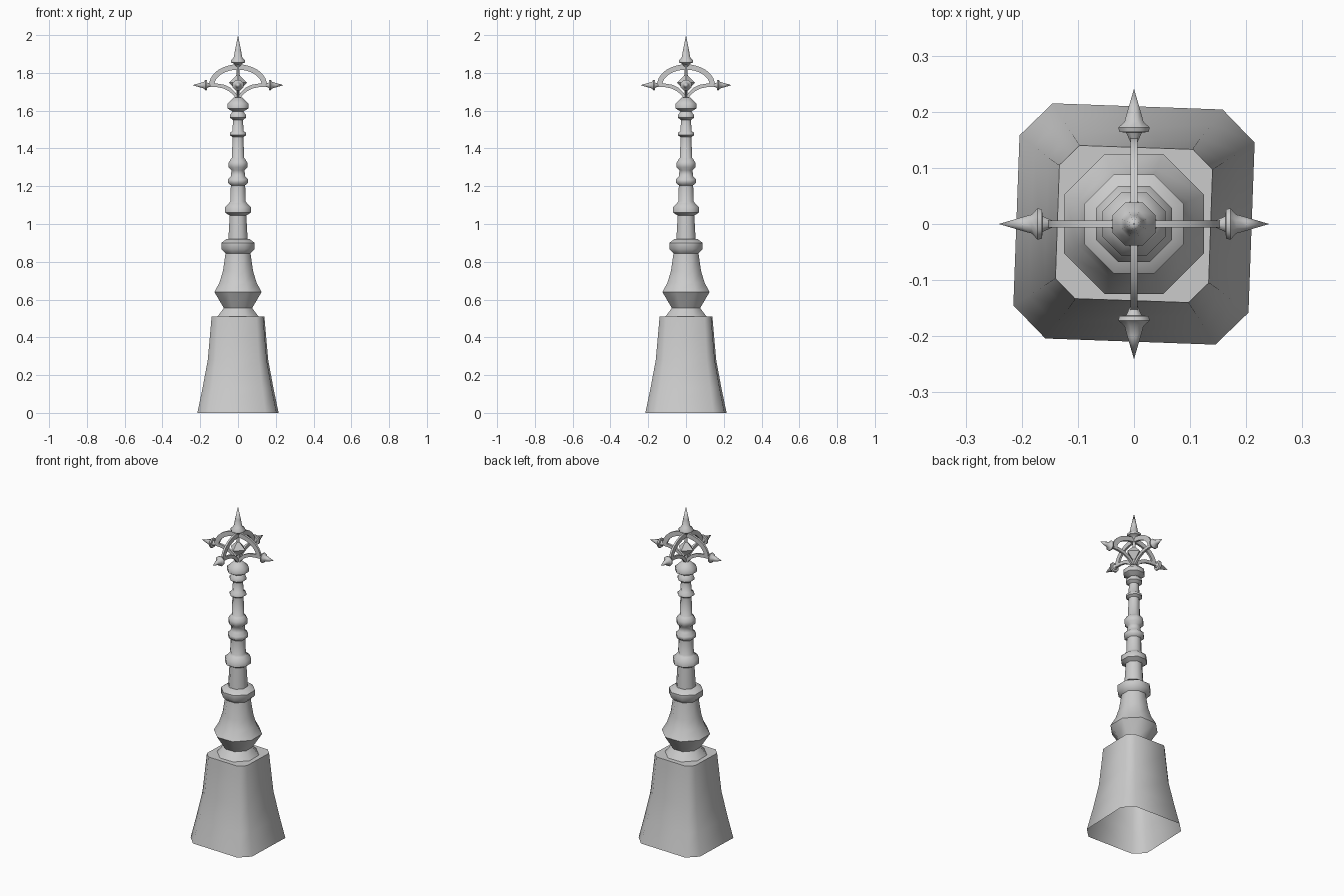
import bpy, bmesh
from math import pi, cos, sin, radians
from mathutils import Matrix, Vector

if "Cube" in bpy.data.objects:
    bpy.data.objects.remove(bpy.data.objects["Cube"])


def finish(name, bm, angle=50):
    bmesh.ops.recalc_face_normals(bm, faces=bm.faces)
    me = bpy.data.meshes.new(name)
    bm.to_mesh(me)
    bm.free()
    ob = bpy.data.objects.new(name, me)
    bpy.context.collection.objects.link(ob)
    bpy.ops.object.select_all(action='DESELECT')
    ob.select_set(True)
    bpy.context.view_layer.objects.active = ob
    bpy.ops.object.shade_smooth_by_angle(angle=radians(angle))
    return ob


def loft(bm, rings, cap_bottom=True, cap_top=True):
    vs = [[bm.verts.new(p) for p in r] for r in rings]
    n = len(rings[0])
    for a, b in zip(vs, vs[1:]):
        for i in range(n):
            j = (i + 1) % n
            bm.faces.new((a[i], a[j], b[j], b[i]))
    if cap_bottom:
        bm.faces.new(vs[0][::-1])
    if cap_top:
        bm.faces.new(vs[-1])


def lathe(name, profile, sides=8, offset=0.5, matrix=Matrix(), angle=50, flat=True):
    # profile is (half width, height); flat sides face the axes when flat is set
    k = 1 / cos(pi / sides) if flat else 1
    bm = bmesh.new()
    loft(bm, [[(r * k * cos(2 * pi * (i + offset) / sides),
                r * k * sin(2 * pi * (i + offset) / sides), z) for i in range(sides)]
              for r, z in profile])
    bmesh.ops.remove_doubles(bm, verts=bm.verts, dist=0.00005)
    bm.transform(matrix)
    return finish(name, bm, angle)


# plinth: tapered square with cut, slightly twisted corners, open underneath
def plinth_ring(a, b, c, d, z):
    pts = []
    for k in range(4):
        m = Matrix.Rotation(k * pi / 2, 3, 'Z')
        pts += [m @ Vector((a, b, z)), m @ Vector((c, d, z))]
    return pts


bm = bmesh.new()
loft(bm, [plinth_ring(0.215, 0.145, 0.158, 0.204, 0),
          plinth_ring(0.188, 0.128, 0.138, 0.178, 0.13),
          plinth_ring(0.160, 0.110, 0.118, 0.152, 0.28),
          plinth_ring(0.144, 0.100, 0.107, 0.137, 0.46),
          plinth_ring(0.140, 0.097, 0.105, 0.133, 0.51)], cap_bottom=False)
finish("plinth", bm)

# octagonal turned column with collars
lathe("column", [
    (0.11, 0.508), (0.075, 0.555), (0.125, 0.64), (0.098, 0.69), (0.08, 0.75), (0.066, 0.845),
    (0.088, 0.868), (0.088, 0.90), (0.062, 0.92), (0.051, 0.92), (0.044, 1.045),
    (0.068, 1.06), (0.068, 1.09), (0.047, 1.11), (0.041, 1.12), (0.038, 1.205),
    (0.053, 1.218), (0.053, 1.236), (0.037, 1.253), (0.035, 1.285),
    (0.05, 1.30), (0.05, 1.325), (0.037, 1.345), (0.032, 1.35), (0.029, 1.46),
    (0.043, 1.47), (0.043, 1.482), (0.03, 1.493), (0.026, 1.55),
    (0.043, 1.563), (0.043, 1.578), (0.028, 1.595),
    (0.056, 1.612), (0.056, 1.637), (0.036, 1.655), (0.022, 1.67)])

# central rod and gem
lathe("rod", [(0.008, 1.66), (0.008, 1.86)])
lathe("gem", [(0.0, 1.697), (0.048, 1.748), (0.0, 1.797)], 4, 0, angle=20, flat=False)


# flat curved bands of the crown
def band(name, outer, inner, spin, half=0.006):
    m = Matrix.Rotation(spin, 4, 'Z')
    bm = bmesh.new()
    loft(bm, [[(ox, -half, oz), (ox, half, oz), (ix, half, iz), (ix, -half, iz)]
              for (ox, oz), (ix, iz) in zip(outer, inner)])
    bm.transform(m)
    return finish(name, bm, 40)


def ellipse(rx, rz, z0, n=9):
    return [(rx * cos(t * pi / 2 / n), z0 + rz * sin(t * pi / 2 / n)) for t in range(n + 1)]


low_out = [(0.153, 1.726), (0.115, 1.725), (0.078, 1.718), (0.046, 1.702), (0.022, 1.68), (0.006, 1.655)]
low_in = [(0.153, 1.742), (0.115, 1.744), (0.072, 1.737), (0.038, 1.72), (0.015, 1.698), (0.0, 1.675)]

# side spike profile, measured outward from the band
spike = [(0.006, 0.145), (0.014, 0.163), (0.026, 0.164), (0.028, 0.172), (0.017, 0.182),
         (0.012, 0.20), (0.0, 0.241)]

for k, side in enumerate(("right", "back", "left", "front")):
    spin = k * pi / 2
    band("arch_" + side, ellipse(0.154, 0.112, 1.733), ellipse(0.126, 0.084, 1.733), spin)
    band("bracket_" + side, low_out, low_in, spin)
    m = (Matrix.Translation((0, 0, 1.735)) @ Matrix.Rotation(spin, 4, 'Z')
         @ Matrix.Rotation(pi / 2, 4, 'Y'))
    lathe("spike_" + side, spike, 8, matrix=m)

# top spike
lathe("top_spike", [(0.012, 1.835), (0.022, 1.85), (0.038, 1.855), (0.038, 1.866),
                    (0.023, 1.88), (0.015, 1.925), (0.0, 2.0)])
